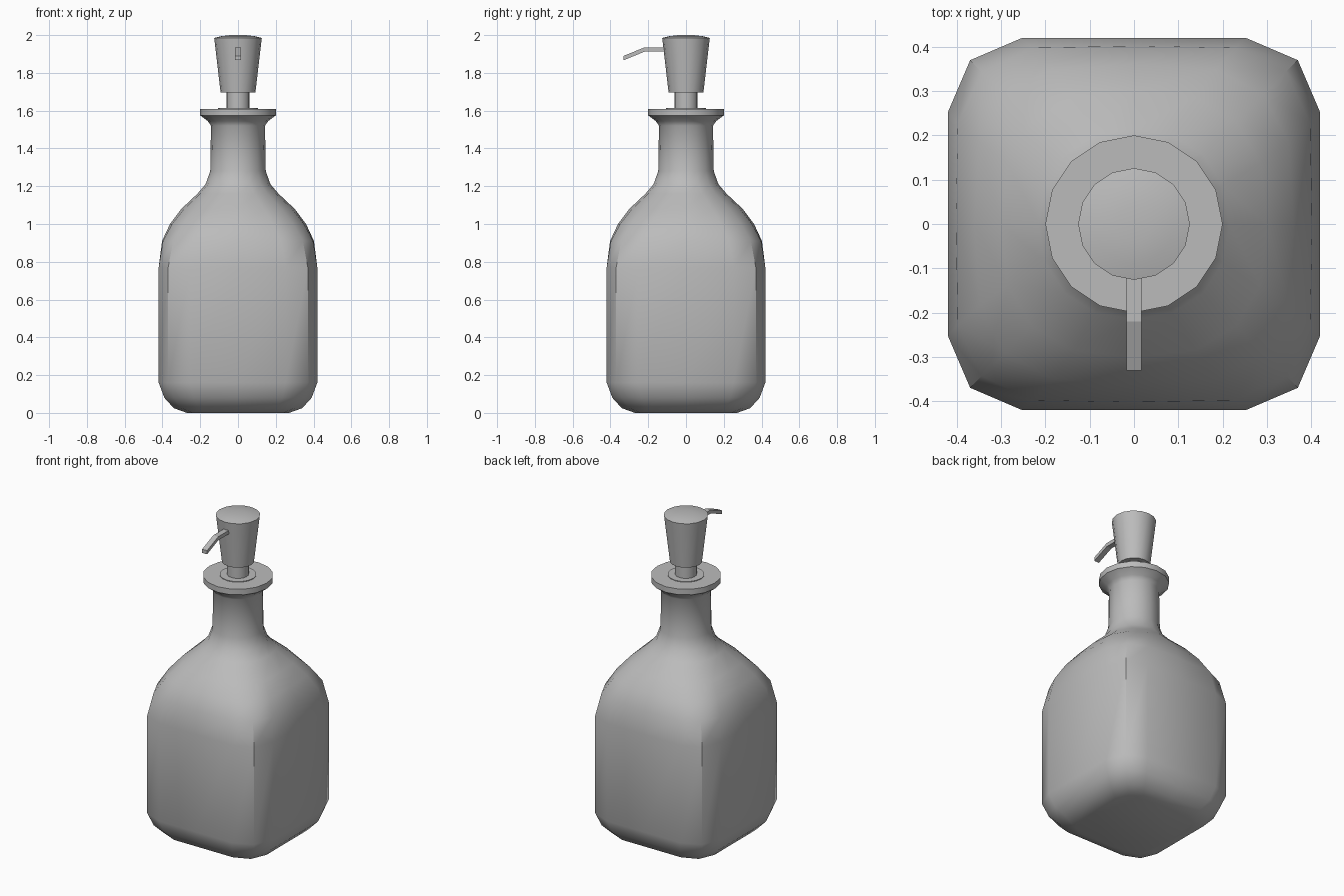
import bpy, bmesh, math
from mathutils import Vector

cube = bpy.data.objects.get("Cube")
if cube:
    bpy.data.objects.remove(cube, do_unlink=True)

SIDES = 16
grey = bpy.data.materials.new("plain grey")
grey.use_nodes = True
grey.diffuse_color = (0.5, 0.5, 0.5, 1)
grey.node_tree.nodes["Principled BSDF"].inputs["Base Color"].default_value = (0.5, 0.5, 0.5, 1)


def finish(name, bm, angle=40):
    bmesh.ops.recalc_face_normals(bm, faces=bm.faces)
    mesh = bpy.data.meshes.new(name)
    bm.to_mesh(mesh)
    bm.free()
    mesh.materials.append(grey)
    obj = bpy.data.objects.new(name, mesh)
    bpy.context.collection.objects.link(obj)
    bpy.ops.object.select_all(action='DESELECT')
    obj.select_set(True)
    bpy.context.view_layer.objects.active = obj
    bpy.ops.object.shade_smooth_by_angle(angle=math.radians(angle))
    return obj


def section_point(i, squareness):
    """Unit outline point, blended from a circle to a bevelled square."""
    a = 2 * math.pi * i / SIDES
    circle = Vector((math.cos(a), math.sin(a)))
    step = i % 4
    if step == 0:
        square = circle
    elif step == 2:
        square = Vector((math.copysign(0.88, circle.x), math.copysign(0.88, circle.y)))
    else:
        wide = abs(circle.x) > abs(circle.y)
        square = Vector((math.copysign(1.0 if wide else 0.6, circle.x),
                         math.copysign(0.6 if wide else 1.0, circle.y)))
    return circle.lerp(square, squareness)


def loft(name, profile):
    """Skin rings of (half width, height, squareness) and cap both ends."""
    bm = bmesh.new()
    rings = []
    for width, z, squareness in profile:
        points = [section_point(i, squareness) * width for i in range(SIDES)]
        rings.append([bm.verts.new((p.x, p.y, z)) for p in points])
    for low, high in zip(rings, rings[1:]):
        for i in range(SIDES):
            j = (i + 1) % SIDES
            bm.faces.new((low[i], low[j], high[j], high[i]))
    bm.faces.new(rings[0])
    bm.faces.new(rings[-1])
    return finish(name, bm)


# Square bottle blending into a round neck with a flared lip
loft("bottle", [
    (0.27, 0.0, 1), (0.34, 0.025, 1), (0.39, 0.08, 1), (0.42, 0.16, 1),
    (0.42, 0.77, 1), (0.402, 0.91, 0.85), (0.36, 1.0, 0.6), (0.3, 1.08, 0.35),
    (0.215, 1.16, 0.1), (0.172, 1.21, 0), (0.147, 1.28, 0), (0.143, 1.52, 0),
    (0.16, 1.545, 0), (0.2, 1.575, 0), (0.2, 1.61, 0),
])

# Pump collar, stem and tapered head
loft("collar", [(0.105, 1.6, 0), (0.105, 1.614, 0)])
loft("stem", [(0.062, 1.6, 0), (0.062, 1.72, 0)])
loft("pump_head", [(0.092, 1.695, 0), (0.126, 1.985, 0), (0.09, 1.994, 0), (0.04, 2.0, 0)])

# Bent spout towards the front
bm = bmesh.new()
sections = []
for y, top in ((-0.08, 1.935), (-0.22, 1.935), (-0.33, 1.89)):
    corners = ((-0.017, top - 0.023), (0.017, top - 0.023), (0.017, top), (-0.017, top))
    sections.append([bm.verts.new((x, y, z)) for x, z in corners])
for a, b in zip(sections, sections[1:]):
    for i in range(4):
        j = (i + 1) % 4
        bm.faces.new((a[i], a[j], b[j], b[i]))
bm.faces.new(sections[0])
bm.faces.new(sections[-1])
finish("spout", bm, 20)
